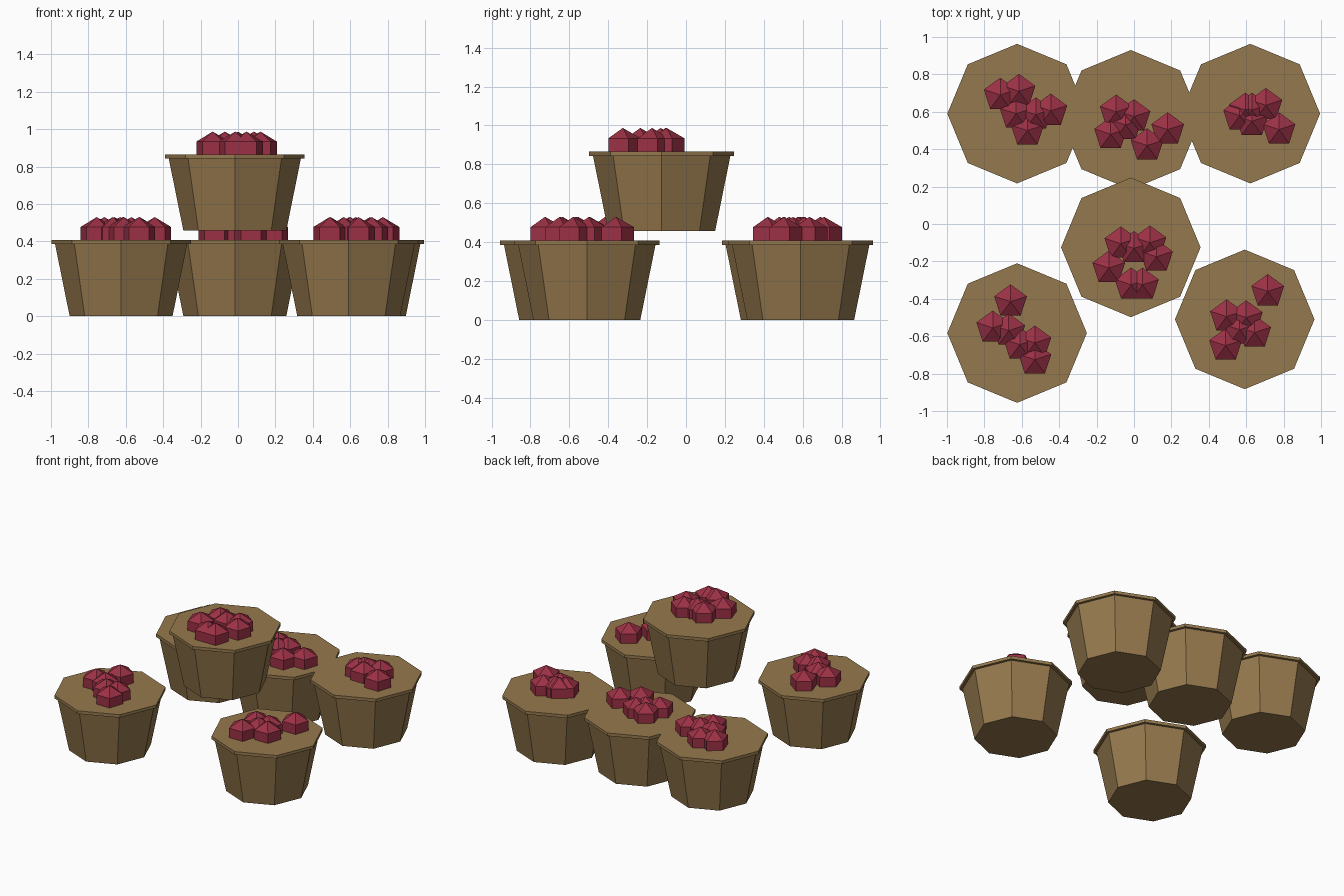
import bpy, bmesh
from math import pi, cos, sin
from mathutils import Vector

if "Cube" in bpy.data.objects:
    bpy.data.objects.remove(bpy.data.objects["Cube"])


def material(name, color):
    m = bpy.data.materials.new(name)
    m.diffuse_color = color
    m.use_nodes = True
    m.node_tree.nodes["Principled BSDF"].inputs["Base Color"].default_value = m.diffuse_color
    return m


WOOD = material("wicker_brown", (0.30, 0.19, 0.075, 1))
RED = material("berry_red", (0.33, 0.03, 0.06, 1))


def lathe(bm, centre, profile, sides, turn=0.0):
    """Spin a (radius, height) profile into a closed flat-sided solid."""
    centre = Vector(centre)
    rings = []
    for r, z in profile:
        if r == 0:
            rings.append([bm.verts.new(centre + Vector((0, 0, z)))])
        else:
            rings.append([bm.verts.new(centre + Vector((
                r * cos(turn + 2 * pi * i / sides),
                r * sin(turn + 2 * pi * i / sides), z))) for i in range(sides)])
    for a, b in zip(rings, rings[1:]):
        for i in range(sides):
            j = (i + 1) % sides
            quad = [a[i % len(a)], a[j % len(a)], b[j % len(b)], b[i % len(b)]]
            bm.faces.new(list(dict.fromkeys(quad)))
    if len(rings[0]) > 1:
        bm.faces.new(rings[0][::-1])
    if len(rings[-1]) > 1:
        bm.faces.new(rings[-1])


def finish(name, bm, mat):
    me = bpy.data.meshes.new(name)
    bm.to_mesh(me)
    bm.free()
    me.materials.append(mat)
    bpy.context.collection.objects.link(bpy.data.objects.new(name, me))


# basket centre -> berry centres seen from above
BASKETS = {
    (-0.625, 0.59, 0): [(-.615, .71), (-.715, .69), (-.445, .605),
                        (-.525, .585), (-.63, .59), (-.57, .50)],
    (-0.017, 0.557, 0): [(-.095, .60), (0, .575), (-.125, .48),
                         (-.045, .53), (.18, .505), (.07, .42)],
    (0.622, 0.59, 0): [(.595, .61), (.63, .61), (.705, .635),
                       (.565, .58), (.63, .55), (.775, .505)],
    (-0.625, -0.583, 0): [(-.66, -.415), (-.755, -.555), (-.67, -.57),
                          (-.61, -.645), (-.53, -.635), (-.53, -.725)],
    (0.592, -0.51, 0): [(.715, -.36), (.495, -.495), (.60, -.50),
                        (.645, -.58), (.49, -.65), (.565, -.565)],
    (-0.017, -0.125, 0.457): [(-.07, -.105), (.085, -.10), (0, -.13),
                              (.12, -.175), (-.135, -.235), (-.015, -.325),
                              (.045, -.325)],
}

for n, (pos, berries) in enumerate(BASKETS.items(), 1):
    # tapered eight-sided tub
    bm = bmesh.new()
    lathe(bm, pos, [(0.275, 0), (0.355, 0.395)], 8)
    finish(f"basket_{n}", bm, WOOD)

    # flat overhanging rim that closes the tub
    bm = bmesh.new()
    lathe(bm, pos, [(0.373, 0.386), (0.373, 0.408)], 8)
    finish(f"basket_rim_{n}", bm, WOOD)

    # five-sided berries half sunk into the top
    bm = bmesh.new()
    for x, y in berries:
        lathe(bm, (x, y, pos[2] + 0.424),
              [(0, -0.106), (0.092, -0.053), (0.092, 0.053), (0, 0.106)], 5, pi / 2)
    finish(f"berries_{n}", bm, RED)
